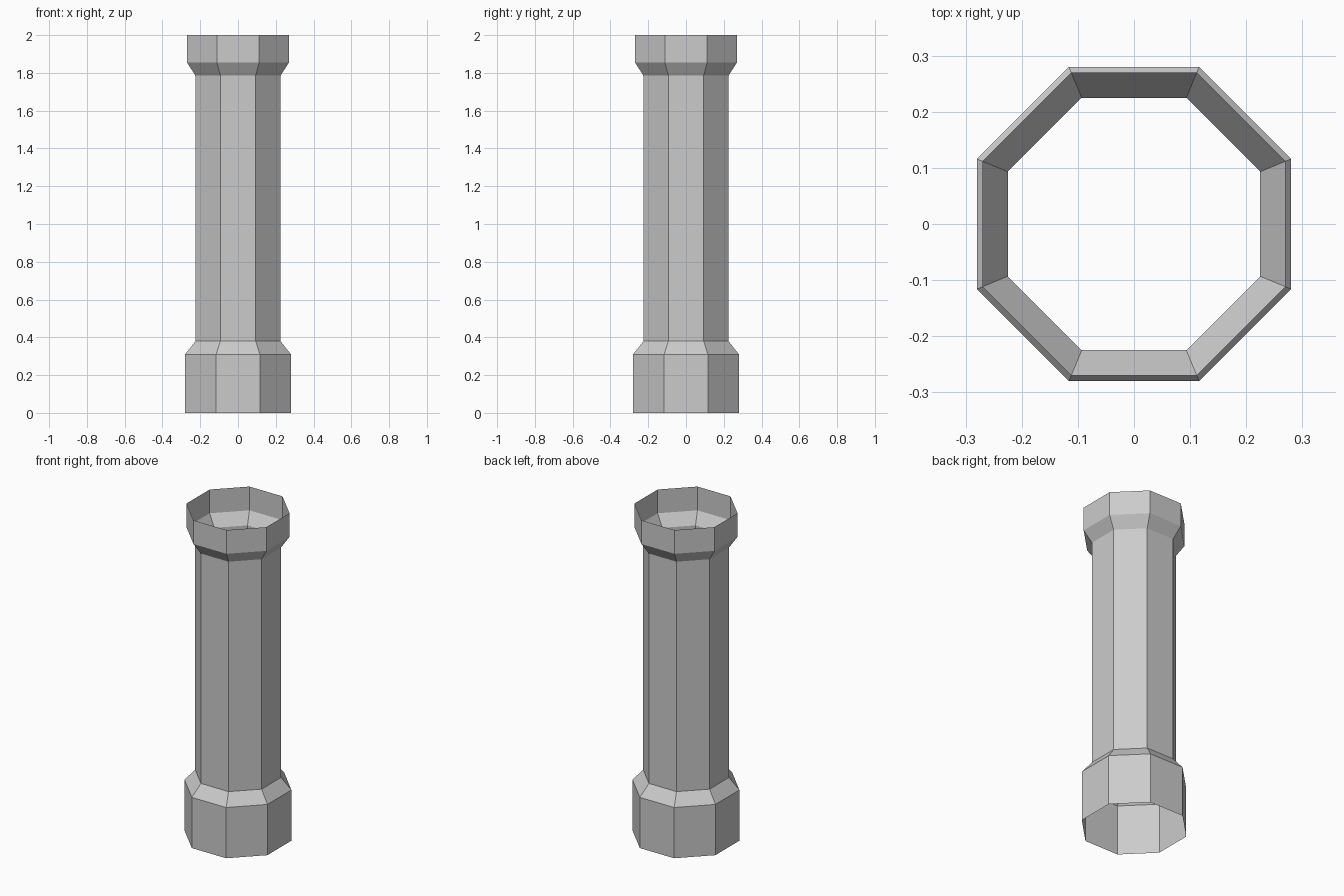
import bpy
import bmesh
from math import cos, sin, pi

SIDES = 8

old = bpy.data.objects.get("Cube")
if old:
    bpy.data.objects.remove(old, do_unlink=True)

# Plain grey stone
stone = bpy.data.materials.new("stone_grey")
stone.use_nodes = True
colour = (0.6, 0.6, 0.6, 1)
stone.diffuse_color = colour
stone.node_tree.nodes["Principled BSDF"].inputs["Base Color"].default_value = colour


def octagon_ring(bm, apothem, z):
    """Ring of vertices with flat sides facing the axes."""
    radius = apothem / cos(pi / SIDES)
    angles = [(i + 0.5) * 2 * pi / SIDES for i in range(SIDES)]
    return [bm.verts.new((radius * cos(a), radius * sin(a), z)) for a in angles]


# Hollow column: plinth, lower slope, shaft, upper slope and collar (apothem, height)
profile = [(0.28, 0), (0.28, 0.31), (0.225, 0.38),
           (0.225, 1.785), (0.27, 1.855), (0.27, 2)]

bm = bmesh.new()
rings = [octagon_ring(bm, a, z) for a, z in profile]
for low, high in zip(rings, rings[1:]):
    for i in range(SIDES):
        j = (i + 1) % SIDES
        bm.faces.new((low[i], low[j], high[j], high[i]))

mesh = bpy.data.meshes.new("hollow_column")
bm.to_mesh(mesh)
bm.free()
mesh.materials.append(stone)
column = bpy.data.objects.new("hollow_column", mesh)
bpy.context.collection.objects.link(column)
